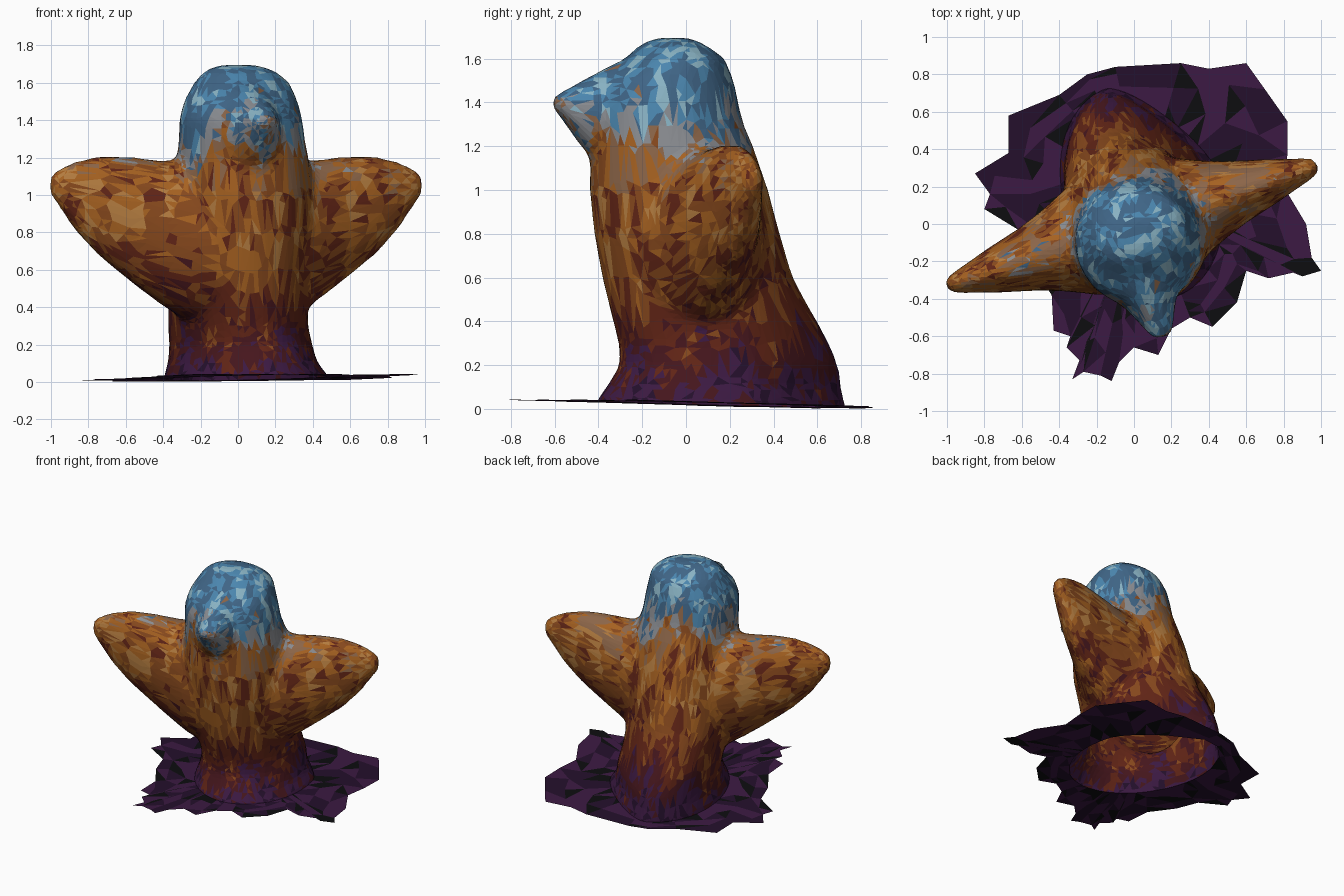
import bpy, bmesh, random
from math import sin, cos, pi, radians, hypot
from mathutils import Vector, noise

if "Cube" in bpy.data.objects:
    bpy.data.objects.remove(bpy.data.objects["Cube"])

random.seed(4)
TURN = radians(18)                       # the figure is turned on its base
SIDE = Vector((cos(TURN), sin(TURN), 0))
BACK = Vector((-sin(TURN), cos(TURN), 0))
UP = Vector((0, 0, 1))


def material(name, rgb):
    m = bpy.data.materials.new(name)
    m.diffuse_color = (*rgb, 1)
    m.use_nodes = True
    m.node_tree.nodes["Principled BSDF"].inputs["Base Color"].default_value = m.diffuse_color
    return m


PALETTE = [material(n, c) for n, c in [
    ("black", (0.004, 0.004, 0.005)), ("dark_purple", (0.018, 0.005, 0.025)),
    ("purple", (0.045, 0.010, 0.055)), ("maroon", (0.06, 0.008, 0.012)),
    ("dark_red", (0.12, 0.018, 0.008)), ("rust", (0.24, 0.065, 0.012)),
    ("orange", (0.38, 0.12, 0.015)), ("amber", (0.45, 0.20, 0.05)),
    ("brown", (0.26, 0.13, 0.065)), ("grey", (0.25, 0.26, 0.28)),
    ("slate_blue", (0.05, 0.13, 0.24)), ("blue", (0.07, 0.24, 0.43)),
    ("pale_blue", (0.25, 0.45, 0.55))]]


def loft(bm, sections, n=32, taper=lambda z: 0):
    """Closed skin over ellipses (centre, axis_a, axis_b); taper pulls in the +a +b quarter."""
    def pinch(t, z):
        return 1 - taper(z) * max(0, sin(2 * t)) * (1 if cos(t) > 0 else 0)
    angles = [2 * pi * i / n for i in range(n)]
    rings = [[bm.verts.new(c + (a * cos(t) + b * sin(t)) * pinch(t, c.z)) for t in angles]
             for c, a, b in sections]
    for r, s in zip(rings, rings[1:]):
        for i in range(n):
            j = (i + 1) % n
            bm.faces.new((r[i], r[j], s[j], s[i]))
    bm.faces.new(rings[0][::-1])
    bm.faces.new(rings[-1])


bm = bmesh.new()

# Torso and head: z, centre x, centre y, half width, half depth
TORSO = [(-.15, .045, .165, .43, .60), (.03, .045, .165, .425, .595), (.1, .025, .18, .38, .56),
         (.2, .015, .205, .365, .52), (.3, 0, .18, .36, .50), (.4, 0, .14, .36, .485),
         (.6, 0, .06, .375, .45), (.8, .02, .01, .385, .435), (1.0, .02, -.03, .375, .415),
         (1.2, .025, -.065, .35, .375), (1.3, .02, -.09, .335, .355),
         (1.4, .015, -.10, .33, .34), (1.5, .015, -.09, .305, .31),
         (1.6, .02, -.05, .26, .225), (1.66, .01, -.06, .20, .15), (1.695, 0, -.06, .11, .08)]
loft(bm, [(Vector((x, y, z)), SIDE * a, BACK * b) for z, x, y, a, b in TORSO],
     taper=lambda z: .17 * max(0, min(1, 1.15 - z)))

# Beak: distance forward, z low, z high, half width
BEAK = [(.2, 1.02, 1.63, .25), (.35, 1.06, 1.575, .20), (.45, 1.14, 1.525, .135),
        (.53, 1.235, 1.485, .10), (.60, 1.33, 1.45, .075), (.64, 1.37, 1.425, .05)]
loft(bm, [(Vector((-.04, 0, (lo + hi) / 2)) - BACK * d, SIDE * w, UP * (hi - lo) / 2)
          for d, lo, hi, w in BEAK])

# Wings: distance out, z low, z high, half thickness
WING = [(.1, .30, 1.19, .36), (.3, .34, 1.185, .29), (.43, .42, 1.185, .23),
        (.58, .525, 1.205, .175), (.77, .67, 1.21, .125), (.90, .80, 1.185, .085),
        (.985, .92, 1.15, .06), (1.045, 1.0, 1.11, .04)]
for s in (1, -1):
    loft(bm, [(Vector((-.01, -.01, (lo + hi) / 2)) + SIDE * s * d, BACK * t, UP * (hi - lo) / 2)
              for d, lo, hi, t in WING])
bmesh.ops.recalc_face_normals(bm, faces=bm.faces)
raw = bpy.data.meshes.new("body_raw")
bm.to_mesh(raw)
bm.free()
body = bpy.data.objects.new("bird_body", raw)
bpy.context.collection.objects.link(body)

# Merge the parts into one soft skin, then facet it
mod = body.modifiers.new("merge", 'REMESH')
mod.mode = 'VOXEL'
mod.voxel_size = .025
mod = body.modifiers.new("soften", 'SMOOTH')
mod.factor, mod.iterations = .5, 12
mod = body.modifiers.new("facet", 'DECIMATE')
mod.ratio = .22
dg = bpy.context.evaluated_depsgraph_get()
mesh = bpy.data.meshes.new_from_object(body.evaluated_get(dg))
body.modifiers.clear()
body.data = mesh


# Tilted ground level; the underside of the body is opened along it
def sheet_z(x, y):
    return max(0, .025 - .024 * y + .012 * x)


bm = bmesh.new()
bm.from_mesh(mesh)
bmesh.ops.bisect_plane(bm, geom=bm.verts[:] + bm.edges[:] + bm.faces[:], plane_co=(0, 0, .025),
                       plane_no=(-.012, .024, 1), clear_inner=True)
bmesh.ops.triangulate(bm, faces=bm.faces)

# Streaky colours, changing with height
BANDS = [(.12, (1, 2, 2, 3)), (.30, (2, 3, 3, 4)), (.5, (3, 4, 4, 5)), (.7, (4, 5, 5, 6)),
         (1.08, (4, 5, 6, 7)), (1.25, (5, 6, 8, 8)), (1.38, (8, 9, 9, 10)), (9, (10, 10, 11, 12))]
mesh.materials.clear()
for m in PALETTE:
    mesh.materials.append(m)
for f in bm.faces:
    c = f.calc_center_median()
    h = c.z + .26 * noise.noise(Vector((c.x * 8, c.y * 8, c.z * 2))) + random.uniform(-.06, .06)
    if c.z < 1.25:
        h = min(h - .3 * max(0, hypot(c.x, c.y) - .45), 1.24 if c.z < 1.1 else 9)
    pick = next(p for top, p in BANDS if h < top)
    v = noise.noise(Vector((c.x * 12, c.y * 12, c.z * 4 + 5))) * 3 + 2 + random.uniform(-1, 1)
    f.material_index = pick[max(0, min(3, int(v)))]
    f.smooth = False
bm.to_mesh(mesh)
bm.free()

# Ragged ground sheet around the open base
EDGE = [(-.12, -.84), (-.18, -.81), (-.27, -.79), (-.33, -.83), (-.28, -.74), (-.36, -.66),
        (-.34, -.60), (-.43, -.57), (-.44, -.38), (-.56, -.2), (-.62, -.03), (-.80, .08),
        (-.77, .16), (-.85, .27), (-.67, .38), (-.67, .58), (-.4, .69), (-.25, .80), (-.1, .84),
        (.25, .86), (.4, .83), (.6, .86), (.7, .72), (.82, .55), (.82, .37), (.8, .2), (.92, 0),
        (.95, -.18), (1.0, -.25), (.9, -.28), (.85, -.26), (.72, -.29), (.6, -.25), (.55, -.42),
        (.42, -.55), (.3, -.50), (.2, -.56), (.13, -.70), (0, -.66), (-.08, -.74)]
bm = bmesh.new()
mid = Vector((.045, .165, 0))
loops = [[], [], [], []]
for x, y in EDGE:
    d = Vector((x, y, 0)) - mid
    u, v = d.dot(SIDE) / .41, d.dot(BACK) / .575
    r = hypot(u, v)
    pinch = 1 - (.34 * u * v / r ** 2 if u > 0 and v > 0 else 0)
    inner = mid + d * min(.97, pinch / r)
    outer = Vector((x, y, 0))
    for loop, t in zip(loops, (0, .33 + random.uniform(-.12, .12), .67 + random.uniform(-.12, .12), 1)):
        p = inner.lerp(outer, t)
        p.z = sheet_z(p.x, p.y)
        loop.append(bm.verts.new(p))
n = len(EDGE)
for a, b in zip(loops, loops[1:]):
    for i in range(n):
        bm.faces.new((a[i], b[i], b[(i + 1) % n], a[(i + 1) % n]))
bmesh.ops.triangulate(bm, faces=bm.faces)
bm.normal_update()
for f in bm.faces:
    if f.normal.z < 0:
        f.normal_flip()
    f.material_index = random.choice((0, 1, 1, 2, 2))
sheet = bpy.data.meshes.new("ground_sheet")
bm.to_mesh(sheet)
bm.free()
for m in PALETTE[:3]:
    sheet.materials.append(m)
bpy.context.collection.objects.link(bpy.data.objects.new("ground_sheet", sheet))
